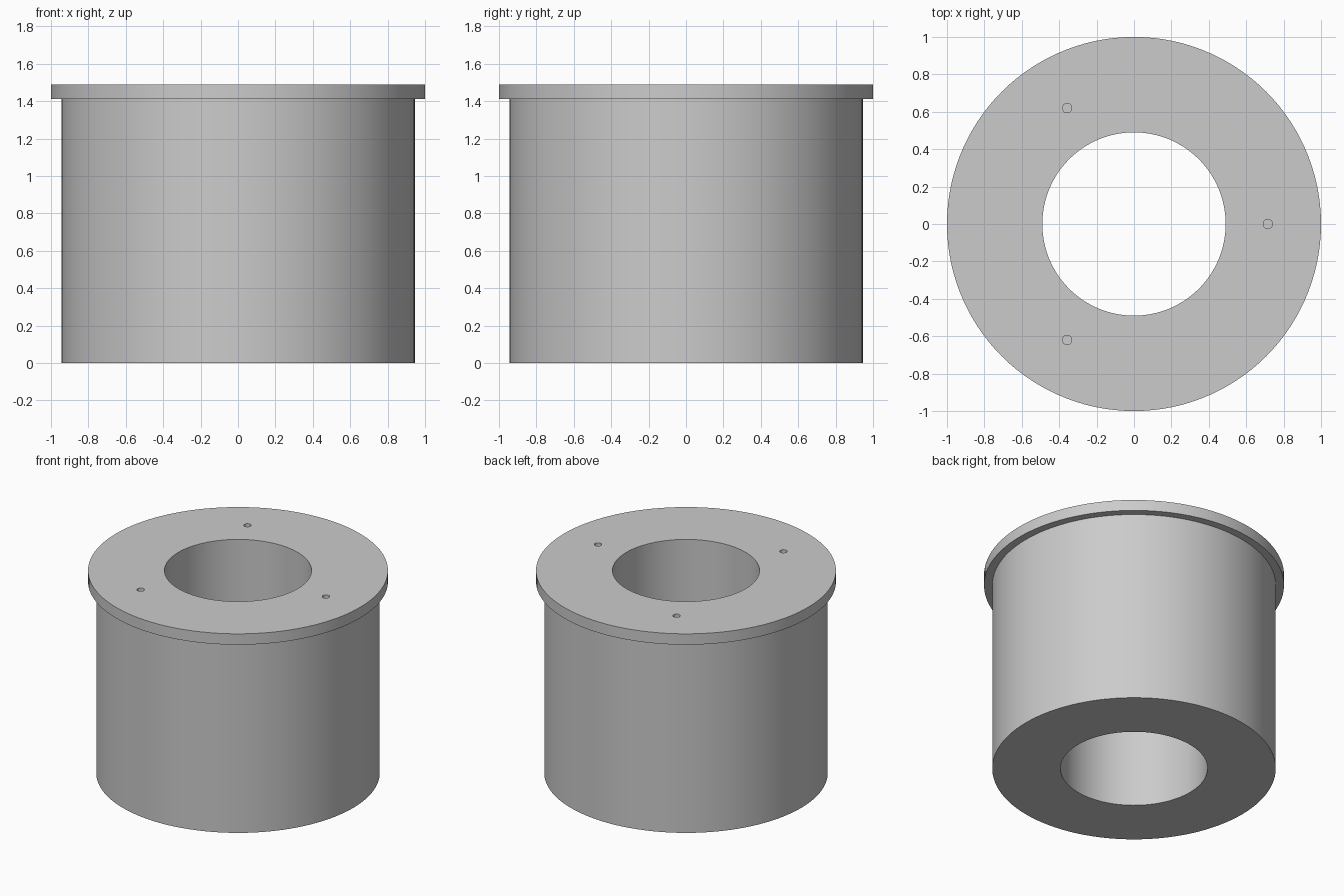
import bpy
import bmesh
from math import cos, sin, tau

SEGMENTS = 120
BORE, BODY, FLANGE = 0.49, 0.945, 1.0
HEIGHT, FLANGE_BASE = 1.49, 1.41
HOLE_RADIUS, HOLE_CIRCLE, HOLE_DEPTH = 0.025, 0.716, 0.2

cube = bpy.data.objects.get("Cube")
if cube:
    bpy.data.objects.remove(cube, do_unlink=True)

grey = bpy.data.materials.new("plain grey")
grey.use_nodes = True
colour = (0.6, 0.6, 0.6, 1)
grey.diffuse_color = colour
grey.node_tree.nodes["Principled BSDF"].inputs["Base Color"].default_value = colour


def lathe(name, profile):
    """Revolve a closed (radius, z) profile around the z axis."""
    bm = bmesh.new()
    rings = []
    for i in range(SEGMENTS):
        a = tau * i / SEGMENTS
        rings.append([bm.verts.new((r * cos(a), r * sin(a), z)) for r, z in profile])
    for i, ring in enumerate(rings):
        following = rings[(i + 1) % SEGMENTS]
        for j in range(len(profile)):
            k = (j + 1) % len(profile)
            bm.faces.new((ring[j], following[j], following[k], ring[k]))
    bmesh.ops.recalc_face_normals(bm, faces=bm.faces)
    mesh = bpy.data.meshes.new(name)
    bm.to_mesh(mesh)
    bm.free()
    mesh.materials.append(grey)
    obj = bpy.data.objects.new(name, mesh)
    bpy.context.collection.objects.link(obj)
    return obj


# Flanged sleeve with a central bore
bushing = lathe("flanged_bushing", [
    (BORE, 0), (BODY, 0), (BODY, FLANGE_BASE),
    (FLANGE, FLANGE_BASE), (FLANGE, HEIGHT), (BORE, HEIGHT),
])

# Three blind screw holes in the flange face
for i in range(3):
    a = tau * i / 3
    bpy.ops.mesh.primitive_cylinder_add(
        vertices=32, radius=HOLE_RADIUS, depth=2 * HOLE_DEPTH,
        location=(HOLE_CIRCLE * cos(a), HOLE_CIRCLE * sin(a), HEIGHT))
    cutter = bpy.context.object
    cutter.name = f"screw_hole_cutter_{i + 1}"
    cutter.data.materials.append(grey)
    cut = bushing.modifiers.new(f"screw_hole_{i + 1}", "BOOLEAN")
    cut.operation = "DIFFERENCE"
    cut.solver = "EXACT"
    cut.object = cutter
    bpy.context.view_layer.objects.active = bushing
    bpy.ops.object.modifier_apply(modifier=cut.name)
    bpy.data.objects.remove(cutter, do_unlink=True)

# Smooth curved walls, crisp rims
bpy.ops.object.select_all(action="DESELECT")
bushing.select_set(True)
bpy.context.view_layer.objects.active = bushing
bpy.ops.object.shade_smooth_by_angle(angle=0.5)
